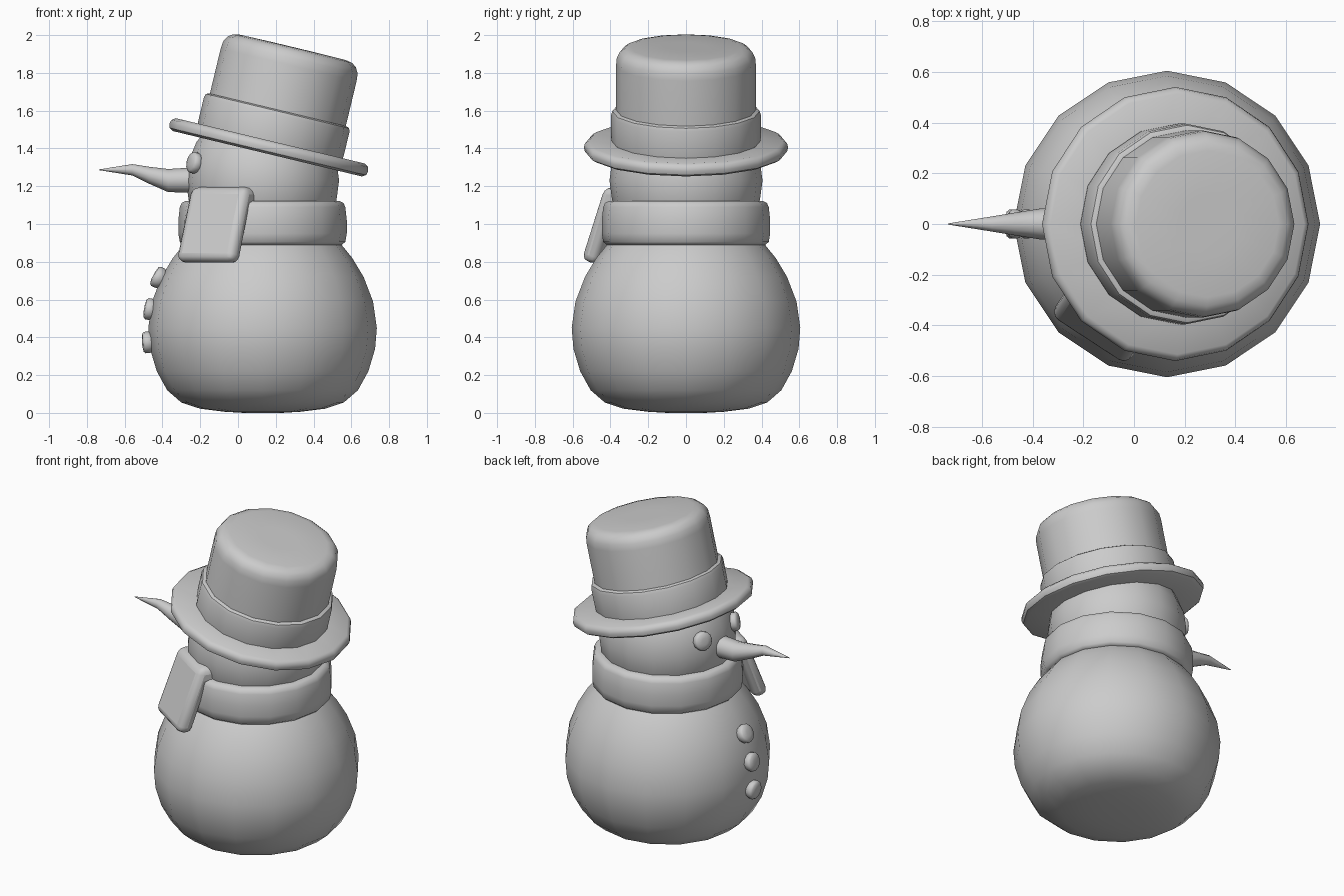
import bpy
from math import sin, cos, pi, radians
from mathutils import Vector

if "Cube" in bpy.data.objects:
    bpy.data.objects.remove(bpy.data.objects["Cube"])

CX = 0.13  # axis of the body


def make(name, verts, faces, bevel=0):
    me = bpy.data.meshes.new(name)
    me.from_pydata(verts, [], faces)
    ob = bpy.data.objects.new(name, me)
    bpy.context.collection.objects.link(ob)
    if bevel:
        m = ob.modifiers.new("round", 'BEVEL')
        m.width, m.segments = bevel, 3
    return ob


def loft(name, rings, closed=False):
    """Skin a list of equal-length vertex rings, capping the ends."""
    n, k = len(rings[0]), len(rings)
    faces = []
    for i in range(k if closed else k - 1):
        a, b = i * n, (i + 1) % k * n
        faces += [(a + j, a + (j + 1) % n, b + (j + 1) % n, b + j) for j in range(n)]
    if not closed:
        faces += [tuple(range(n))[::-1], tuple(range((k - 1) * n, k * n))]
    return make(name, [v for r in rings for v in r], faces)


def lathe(name, profile, loc=(CX, 0, 0), n=16, closed=False):
    """Revolve (radius, height) points around z."""
    rings = [[(r * cos(2 * pi * j / n), r * sin(2 * pi * j / n), z) for j in range(n)]
             for r, z in profile]
    ob = loft(name, rings, closed)
    ob.location = loc
    return ob


# body and head
lathe("body", [(.10, 0), (.20, .006), (.33, .022), (.43, .055), (.505, .12), (.56, .22), (.596, .34),
               (.605, .45), (.585, .59), (.535, .72), (.475, .82), (.41, .90), (.33, .97), (.2, 1.02)])
lathe("head", [(.405 * cos(radians(a)), 1.23 + .405 * sin(radians(a)))
               for a in range(-75, 80, 15)])

# scarf ring
lathe("scarf", [(.36, .89), (.42, .89), (.438, .905), (.446, .95), (.446, 1.02), (.438, 1.09),
                (.428, 1.112), (.405, 1.123), (.36, 1.123)], closed=True)

# scarf tail: folded side outline swept across its width, set diagonally
out, across = Vector((-.547, -.837, 0)), Vector((.837, -.547, 0))
side = [(.28, 1.195), (.42, 1.195), (.565, .81), (.475, .785), (.37, 1.08), (.28, 1.09)]
tail = loft("scarf_tail", [[Vector((CX, 0, z)) + out * d + across * u for d, z in side]
                           for u in (-.19, .172)])
bev = tail.modifiers.new("round", 'BEVEL')
bev.width, bev.segments = .04, 3

# tilted hat
hat = {
    "hat_brim": [(.30, -.034), (.515, -.034), (.535, -.022), (.541, 0), (.535, .022), (.515, .036), (.30, .036)],
    "hat_band": [(.33, .02), (.392, .02), (.396, .05), (.396, .18), (.39, .198), (.375, .205), (.33, .205)],
    "hat_crown": [(.37, 0), (.37, .45), (.366, .49), (.35, .52), (.325, .538), (.29, .545), (.12, .547)],
}
for name, profile in hat.items():
    lathe(name, profile, (.163, 0, 1.405)).rotation_euler = (0, radians(13.5), 0)

# bent carrot nose
loft("nose", [[(x, r * cos(2 * pi * j / 12), z + r * sin(2 * pi * j / 12)) for j in range(12)]
              for x, z, r in [(-.20, 1.235, .068), (-.26, 1.232, .066), (-.37, 1.23, .061),
                              (-.47, 1.258, .045), (-.56, 1.287, .03), (-.735, 1.287, .002)]])

# eyes and buttons: rounded discs facing outwards
disc = [(.05, -.03), (.057, -.015), (.057, .008), (.048, .018), (.02, .023)]


def stud(name, loc, normal):
    ob = lathe(name, disc, loc, 12)
    ob.rotation_euler = Vector(normal).to_track_quat('Z', 'Y').to_euler()


for s, label in ((-1, "right"), (1, "left")):
    stud("eye_" + label, (-.236, s * .165, 1.325), (-.88, s * .42, .2))
for i, (x, z, tilt) in enumerate([(-.427, .72, 28), (-.474, .55, 10), (-.485, .373, -4)]):
    stud(f"button_{i + 1}", (x, 0, z), (-cos(radians(tilt)), 0, sin(radians(tilt))))

# smooth shading
for ob in bpy.context.collection.objects:
    ob.select_set(True)
    bpy.context.view_layer.objects.active = ob
bpy.ops.object.shade_smooth_by_angle(angle=radians(42))
